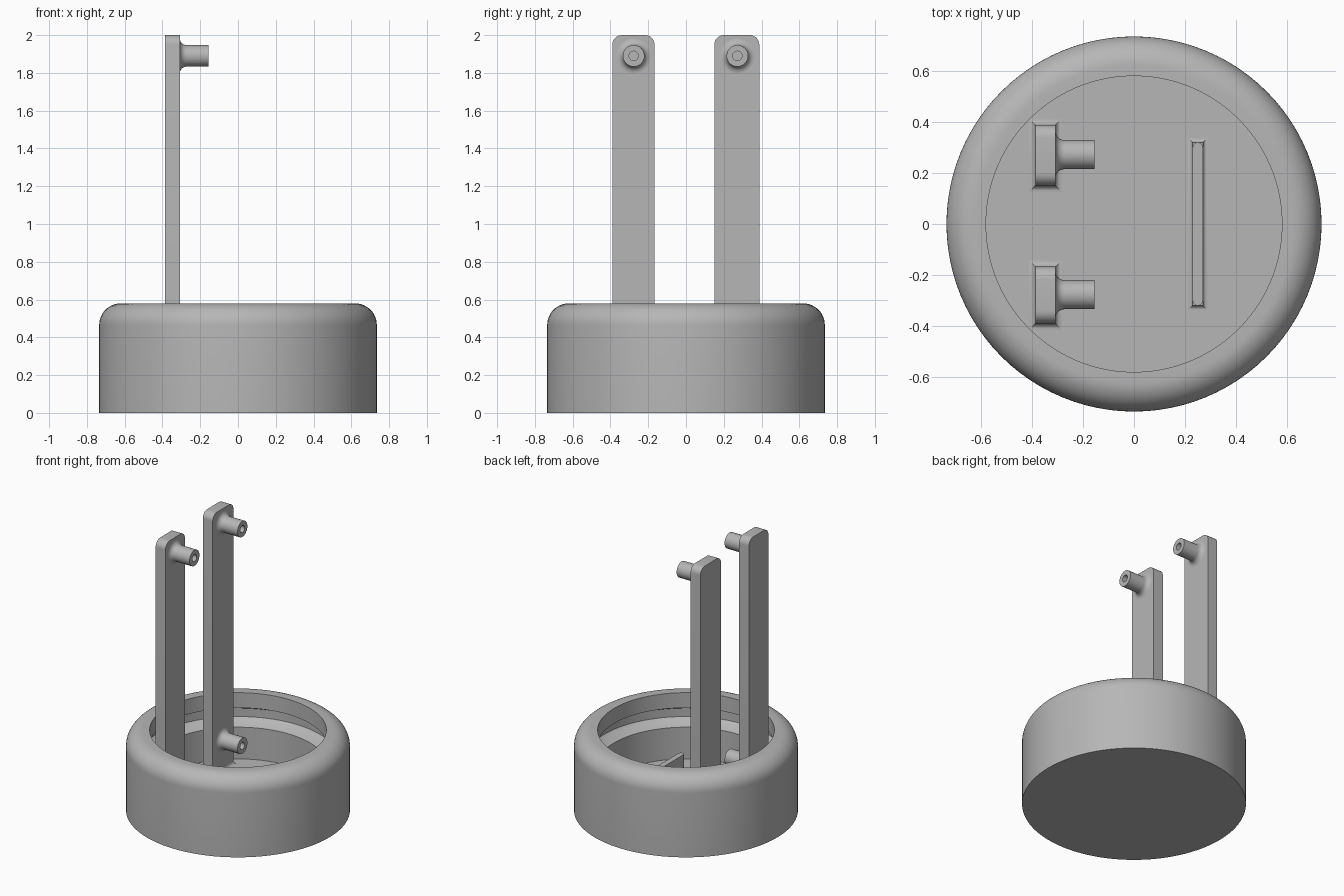
import bpy, bmesh, math
from mathutils import Matrix

cube = bpy.data.objects.get("Cube")
if cube:
    bpy.data.objects.remove(cube, do_unlink=True)

GREY = (0.47, 0.47, 0.47, 1)
mat = bpy.data.materials.new("plain grey")
mat.use_nodes = True
mat.diffuse_color = GREY
mat.node_tree.nodes["Principled BSDF"].inputs["Base Color"].default_value = GREY

FLOOR = 0.10
POST_X = (-0.387, -0.308)


def finish(name, bm):
    bmesh.ops.remove_doubles(bm, verts=bm.verts, dist=1e-5)
    bmesh.ops.recalc_face_normals(bm, faces=bm.faces)
    mesh = bpy.data.meshes.new(name)
    bm.to_mesh(mesh)
    bm.free()
    mesh.materials.append(mat)
    obj = bpy.data.objects.new(name, mesh)
    bpy.context.collection.objects.link(obj)
    bpy.ops.object.select_all(action="DESELECT")
    obj.select_set(True)
    bpy.context.view_layer.objects.active = obj
    bpy.ops.object.shade_smooth_by_angle(angle=math.radians(30))
    return obj


def arc(cx, cy, r, start, end, steps):
    angles = [math.radians(start + (end - start) * i / steps) for i in range(steps + 1)]
    return [(cx + r * math.cos(a), cy + r * math.sin(a)) for a in angles]


def lathe(name, profile, sides, matrix=Matrix()):
    """Spin a (radius, height) profile around z, then place it."""
    bm = bmesh.new()
    verts = [bm.verts.new((r, 0, z)) for r, z in profile]
    edges = [bm.edges.new(pair) for pair in zip(verts, verts[1:])]
    bmesh.ops.spin(bm, geom=verts + edges, cent=(0, 0, 0), axis=(0, 0, 1),
                   angle=math.tau, steps=sides, use_merge=True)
    bmesh.ops.transform(bm, matrix=matrix, verts=bm.verts)
    return finish(name, bm)


def prism(name, outline, offset):
    """Extrude a closed outline of 3D points."""
    bm = bmesh.new()
    face = bm.faces.new([bm.verts.new(p) for p in outline])
    moved = bmesh.ops.extrude_face_region(bm, geom=[face], use_keep_orig=True)["geom"]
    bmesh.ops.translate(bm, vec=offset,
                        verts=[v for v in moved if isinstance(v, bmesh.types.BMVert)])
    return finish(name, bm)


def foot_fillet(name, x0, x1, y0, y1, r):
    """Mitred concave flare where an upright meets the floor."""
    bm = bmesh.new()
    rings = []
    for c, h in arc(r, r, r, 180, 270, 6):
        ring = [(x0 - c, y0 - c), (x1 + c, y0 - c), (x1 + c, y1 + c), (x0 - c, y1 + c)]
        rings.append([bm.verts.new((x, y, FLOOR + h)) for x, y in ring])
    for a, b in zip(rings, rings[1:]):
        for i in range(4):
            j = (i + 1) % 4
            bm.faces.new((a[i], a[j], b[j], b[i]))
    finish(name, bm)


# Round cup: outer wall, rounded shoulder, lip, inner groove, lower wall, floor
shoulder = arc(0.62, 0.465, 0.115, 0, 90, 12)
cup = [(0, 0), (0.735, 0)] + shoulder + [
    (0.58, 0.58), (0.58, 0.47), (0.64, 0.45), (0.66, 0.43), (0.66, 0.37),
    (0.64, 0.35), (0.58, 0.33), (0.58, FLOOR), (0, FLOOR)]
lathe("cup_base", cup, 96)

# Peg pointing along +x: flared root, straight shank, blind hole in the tip
LENGTH = POST_X[1] * -1 - 0.155
peg = arc(0.092, 0.035, 0.035, 270, 180, 6) + [
    (0.057, LENGTH), (0.025, LENGTH), (0.025, LENGTH - 0.05), (0, LENGTH - 0.05)]

# Two uprights with rounded tops, each carrying two pegs
for side, y0, y1, peg_y in (("right", -0.39, -0.167, -0.277), ("left", 0.15, 0.388, 0.272)):
    r = 0.05
    section = [(y0, FLOOR), (y1, FLOOR)]
    section += arc(y1 - r, 2 - r, r, 0, 90, 8) + arc(y0 + r, 2 - r, r, 90, 180, 8)
    prism(side + "_post", [(POST_X[0], y, z) for y, z in section],
          (POST_X[1] - POST_X[0], 0, 0))
    foot_fillet(side + "_post_foot", *POST_X, y0, y1, 0.025)
    for level, z in (("upper", 1.89), ("lower", 0.32)):
        place = Matrix.Translation((POST_X[1], peg_y, z)) @ Matrix.Rotation(math.pi / 2, 4, "Y")
        lathe(f"{side}_{level}_peg", peg, 32, place)

# Low divider with rounded ends
end = arc(0.25, 0.3, 0.02, 0, 180, 10)
outline = end + [(0.5 - x, -y) for x, y in end]
prism("divider", [(x, y, FLOOR) for x, y in outline], (0, 0, 0.125))
foot_fillet("divider_foot", 0.23, 0.27, -0.32, 0.32, 0.018)
